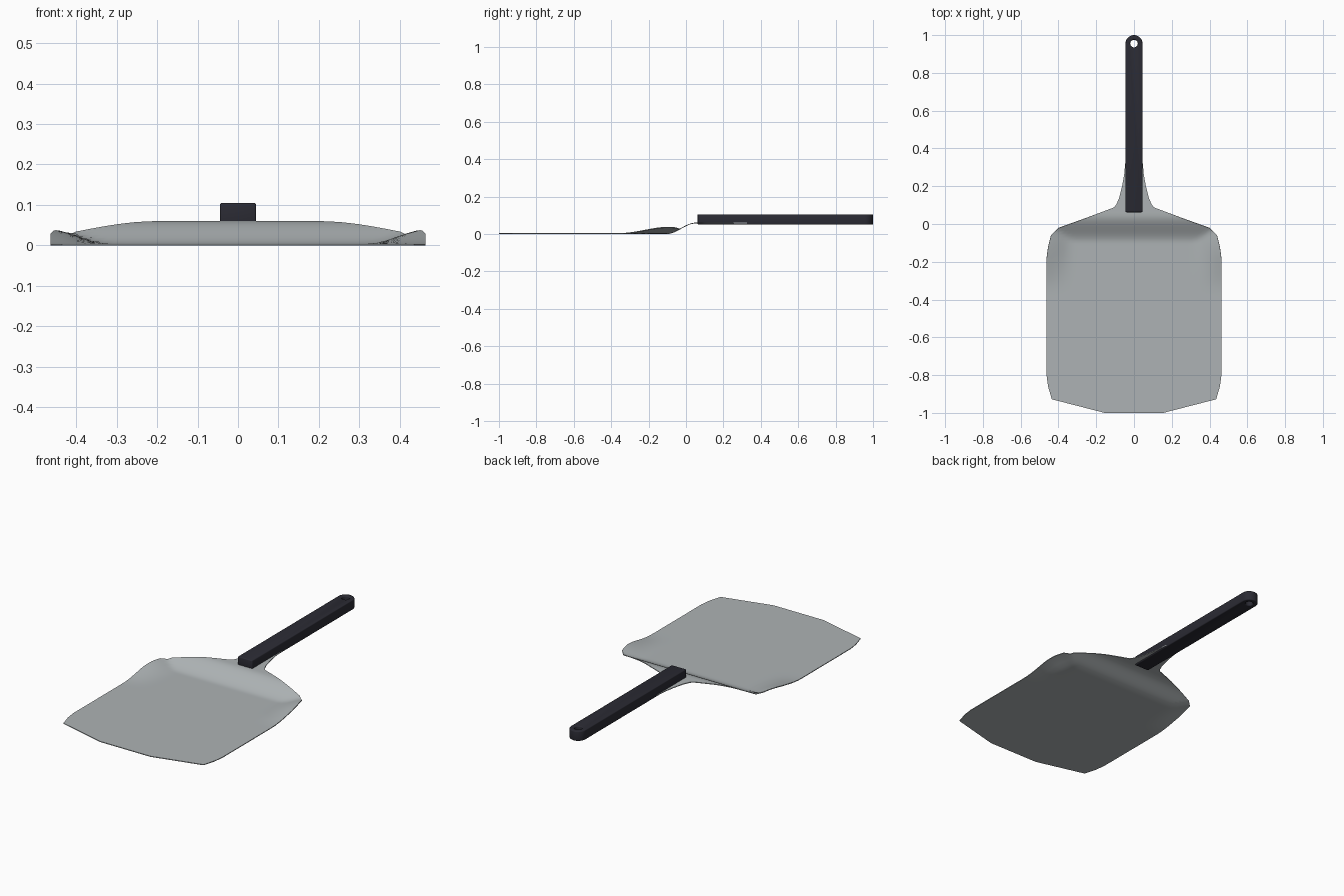
import bpy, bmesh, math

if "Cube" in bpy.data.objects:
    bpy.data.objects.remove(bpy.data.objects["Cube"])


def material(name, rgb):
    m = bpy.data.materials.new(name)
    m.diffuse_color = (*rgb, 1)
    m.use_nodes = True
    m.node_tree.nodes["Principled BSDF"].inputs["Base Color"].default_value = m.diffuse_color
    return m


def make_object(name, bm, mat):
    bmesh.ops.recalc_face_normals(bm, faces=bm.faces)
    mesh = bpy.data.meshes.new(name)
    bm.to_mesh(mesh)
    bm.free()
    ob = bpy.data.objects.new(name, mesh)
    bpy.context.collection.objects.link(ob)
    mesh.materials.append(mat)
    return ob


def apply_modifiers(ob, angle):
    bpy.ops.object.select_all(action='DESELECT')
    bpy.context.view_layer.objects.active = ob
    ob.select_set(True)
    for mod in list(ob.modifiers):
        bpy.ops.object.modifier_apply(modifier=mod.name)
    bpy.ops.object.shade_smooth_by_angle(angle=math.radians(angle))


def smooth(a, b, t):
    t = min(max((t - a) / (b - a), 0), 1)
    return t * t * (3 - 2 * t)


steel = material("brushed_steel", (0.42, 0.45, 0.46))
black = material("dark_handle", (0.024, 0.024, 0.034))

# Blade outline: (y, half width)
OUTLINE = [(-1, 0.155), (-0.928, 0.435), (-0.86, 0.455), (-0.80, 0.463),
           (-0.18, 0.463), (-0.12, 0.455), (-0.06, 0.44), (-0.02, 0.40),
           (0.03, 0.26), (0.088, 0.105), (0.105, 0.093), (0.14, 0.078),
           (0.20, 0.063), (0.26, 0.052), (0.325, 0.046)]


def blade_height(x, y):
    # step up to the neck, with the rear corners curling up earlier
    step = 0.056 * smooth(-0.10, 0.05, y)
    curl = 0.036 * smooth(0.32, 0.47, abs(x)) * smooth(-0.36, -0.08, y)
    return max(step, curl)


# Blade: grid of rows that follow the outline
bm = bmesh.new()
COLS = 32
rows = []
for i, (y0, w0) in enumerate(OUTLINE):
    y1, w1 = OUTLINE[min(i + 1, len(OUTLINE) - 1)]
    steps = max(1, math.ceil((y1 - y0) / (0.015 if y0 > -0.2 else 0.04)))
    for s in range(steps):
        t = s / steps
        y, w = y0 + (y1 - y0) * t, w0 + (w1 - w0) * t
        row = []
        for c in range(COLS + 1):
            x = w * (2 * c / COLS - 1)
            row.append(bm.verts.new((x, y, blade_height(x, y))))
        rows.append(row)
for a, b in zip(rows, rows[1:]):
    for c in range(COLS):
        bm.faces.new((a[c], a[c + 1], b[c + 1], b[c]))
blade = make_object("blade", bm, steel)
if blade.data.polygons[0].normal.z < 0:
    blade.data.flip_normals()
solid = blade.modifiers.new("thickness", 'SOLIDIFY')
solid.thickness = 0.004
solid.offset = 1
apply_modifiers(blade, 40)

# Handle: flat bar with a rounded end and a hanging hole
HALF, END, Z0, Z1 = 0.045, 0.955, 0.05, 0.105
bm = bmesh.new()
profile = [(-HALF, 0.062), (HALF, 0.062)]
profile += [(HALF * math.cos(math.pi * k / 20), END + HALF * math.sin(math.pi * k / 20))
            for k in range(21)]
face = bm.faces.new([bm.verts.new((x, y, Z0)) for x, y in profile])
top = bmesh.ops.extrude_face_region(bm, geom=[face])
bmesh.ops.translate(bm, vec=(0, 0, Z1 - Z0),
                    verts=[g for g in top["geom"] if isinstance(g, bmesh.types.BMVert)])
handle = make_object("handle", bm, black)

bm = bmesh.new()
bmesh.ops.create_cone(bm, cap_ends=True, segments=24, radius1=0.02, radius2=0.02, depth=0.3)
bmesh.ops.translate(bm, verts=bm.verts, vec=(0, END, 0.08))
cutter = make_object("hole_cutter", bm, black)

cut = handle.modifiers.new("hole", 'BOOLEAN')
cut.object = cutter
cut.solver = 'EXACT'
bev = handle.modifiers.new("soft_edges", 'BEVEL')
bev.width = 0.005
bev.segments = 3
bev.limit_method = 'ANGLE'
bev.angle_limit = math.radians(50)
apply_modifiers(handle, 40)
bpy.data.objects.remove(cutter)
